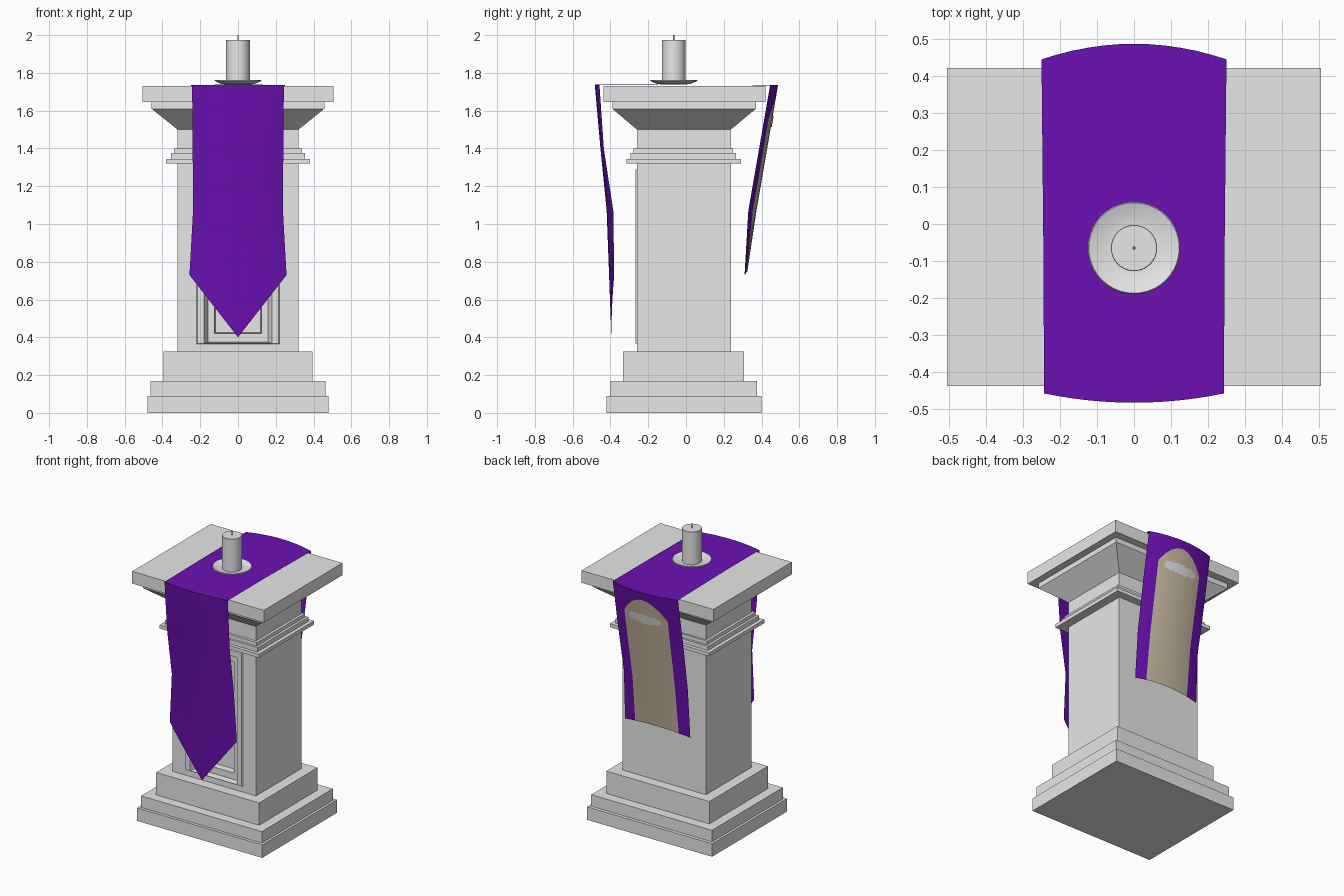
import bpy
import math
import random

cube = bpy.data.objects.get("Cube")
if cube:
    bpy.data.objects.remove(cube, do_unlink=True)


def material(name, rgb):
    mat = bpy.data.materials.new(name)
    mat.use_nodes = True
    mat.diffuse_color = (*rgb, 1)
    mat.node_tree.nodes["Principled BSDF"].inputs["Base Color"].default_value = (*rgb, 1)
    return mat


STONE = material("pale stone", (0.8, 0.8, 0.8))
PURPLE = material("purple cloth", (0.15, 0.005, 0.45))
TAN = material("tan embroidery", (0.57, 0.49, 0.36))
SILVER = material("silver thread", (0.75, 0.75, 0.78))


def add_object(name, verts, faces, mats, smooth=False):
    mesh = bpy.data.meshes.new(name)
    mesh.from_pydata(verts, [], faces)
    for mat in mats:
        mesh.materials.append(mat)
    obj = bpy.data.objects.new(name, mesh)
    bpy.context.collection.objects.link(obj)
    if smooth:
        bpy.ops.object.select_all(action="DESELECT")
        obj.select_set(True)
        bpy.context.view_layer.objects.active = obj
        bpy.ops.object.shade_smooth_by_angle(angle=math.radians(35))
    return obj


def loft(name, rings, smooth=False):
    """Skin closed rings of equal length and cap both ends."""
    n = len(rings[0])
    verts = [p for ring in rings for p in ring]
    faces = [(r * n + i, r * n + (i + 1) % n, (r + 1) * n + (i + 1) % n, (r + 1) * n + i)
             for r in range(len(rings) - 1) for i in range(n)]
    faces.append(tuple(reversed(range(n))))
    faces.append(tuple(range(len(verts) - n, len(verts))))
    return add_object(name, verts, faces, [STONE], smooth)


def flat_ring(hx, y0, y1, z):
    return [(-hx, y0, z), (hx, y0, z), (hx, y1, z), (-hx, y1, z)]


def upright_ring(hx, z0, z1, y):
    return [(-hx, y, z0), (hx, y, z0), (hx, y, z1), (-hx, y, z1)]


def lathe(name, profile, sides=40, cy=-0.065):
    loft(name, [[(r * math.cos(a), cy + r * math.sin(a), z)
                 for a in (math.tau * i / sides for i in range(sides))]
                for r, z in profile], True)


# Square slabs of the base, collar and top
for name, hx, y0, y1, z0, z1 in [
    ("base_lower", 0.48, -0.42, 0.40, 0, 0.09),
    ("base_middle", 0.463, -0.40, 0.377, 0.09, 0.17),
    ("base_upper", 0.395, -0.333, 0.308, 0.17, 0.325),
    ("collar_lower", 0.38, -0.315, 0.29, 1.32, 1.345),
    ("collar_middle", 0.355, -0.293, 0.265, 1.345, 1.375),
    ("collar_upper", 0.338, -0.278, 0.25, 1.375, 1.4),
    ("top_moulding", 0.457, -0.39, 0.37, 1.61, 1.645),
    ("top_slab", 0.505, -0.438, 0.422, 1.645, 1.73),
]:
    loft(name, [flat_ring(hx, y0, y1, z0), flat_ring(hx, y0, y1, z1)])

# Flared capital
loft("capital", [flat_ring(0.32, -0.26, 0.237, 1.5), flat_ring(0.457, -0.39, 0.37, 1.61)])

# Shaft, from its back to the framed niche sunk in its front
loft("shaft", [upright_ring(*r) for r in [
    (0.32, 0.325, 1.5, 0.237),
    (0.32, 0.325, 1.5, -0.26),
    (0.22, 0.365, 1.29, -0.26),
    (0.215, 0.367, 1.287, -0.267),
    (0.18, 0.369, 1.25, -0.267),
    (0.16, 0.374, 1.23, -0.225),
    (0.125, 0.42, 1.19, -0.225),
    (0.12, 0.425, 1.185, -0.185),
]][::-1])

# Candle, wick and dish
lathe("candle_dish", [(0.06, 1.738), (0.09, 1.742), (0.125, 1.758), (0.122, 1.762),
                      (0.088, 1.75), (0.06, 1.747)])
lathe("candle", [(0.0625, 1.746), (0.0625, 1.973), (0.061, 1.975)])
lathe("wick", [(0.004, 1.97), (0.003, 2.0)], 8)

# Cloth runner: half width, edge y, middle y, edge z, middle z for each cross line
cloth_rows = [
    (0.257, -0.38, -0.395, 0.73, 0.40),
    (0.238, -0.385, -0.42, 1.07, 1.07),
    (0.24, -0.435, -0.453, 1.4, 1.4),
    (0.243, -0.458, -0.483, 1.735, 1.738),
    (0.245, -0.06, -0.06, 1.737, 1.737),
    (0.25, 0.445, 0.487, 1.734, 1.735),
    (0.25, 0.389, 0.478, 1.41, 1.68),
    (0.245, 0.33, 0.373, 1.07, 1.07),
    (0.25, 0.31, 0.325, 0.73, 0.75),
]
COLS = 12
ARCH_ROW = 6
verts, faces = [], []
for row, (half, ye, ym, ze, zm) in enumerate(cloth_rows):
    for c in range(COLS + 1):
        u = 2 * c / COLS - 1
        bulge = 1 - u * u
        rise = 1 - abs(u) if row == 0 else bulge
        verts.append((half * u, ye + (ym - ye) * bulge, ze + (zm - ze) * rise))
for row in range(len(cloth_rows) - 1):
    for c in range(COLS):
        a = row * (COLS + 1) + c
        faces.append((a, a + 1, a + COLS + 2, a + COLS + 1))
runner = add_object("cloth_runner", verts, faces, [PURPLE, TAN], True)

# Embroidered arch on the rear hanging
for poly in runner.data.polygons:
    row, c = divmod(poly.index, COLS)
    if row >= ARCH_ROW and 2 <= c < COLS - 2:
        poly.material_index = 1

# Ragged silver stitching lying on the arch
random.seed(4)
verts, faces = [], []
STEPS = 20
for i in range(STEPS + 1):
    u = i / STEPS - 0.5
    reach = 0.012 + 0.028 * math.sqrt(1 - 4 * u * u)
    for side in (1, -1):
        z = 1.54 + side * reach * random.uniform(0.6, 1)
        y = 0.445 + 0.042 * (1 - u * u) - 0.173 * (1.733 - z) + 0.005
        verts.append((0.25 * u, y, z))
for i in range(STEPS):
    faces.append((2 * i, 2 * i + 1, 2 * i + 3, 2 * i + 2)[::-1])
add_object("silver_stitching", verts, faces, [SILVER])
